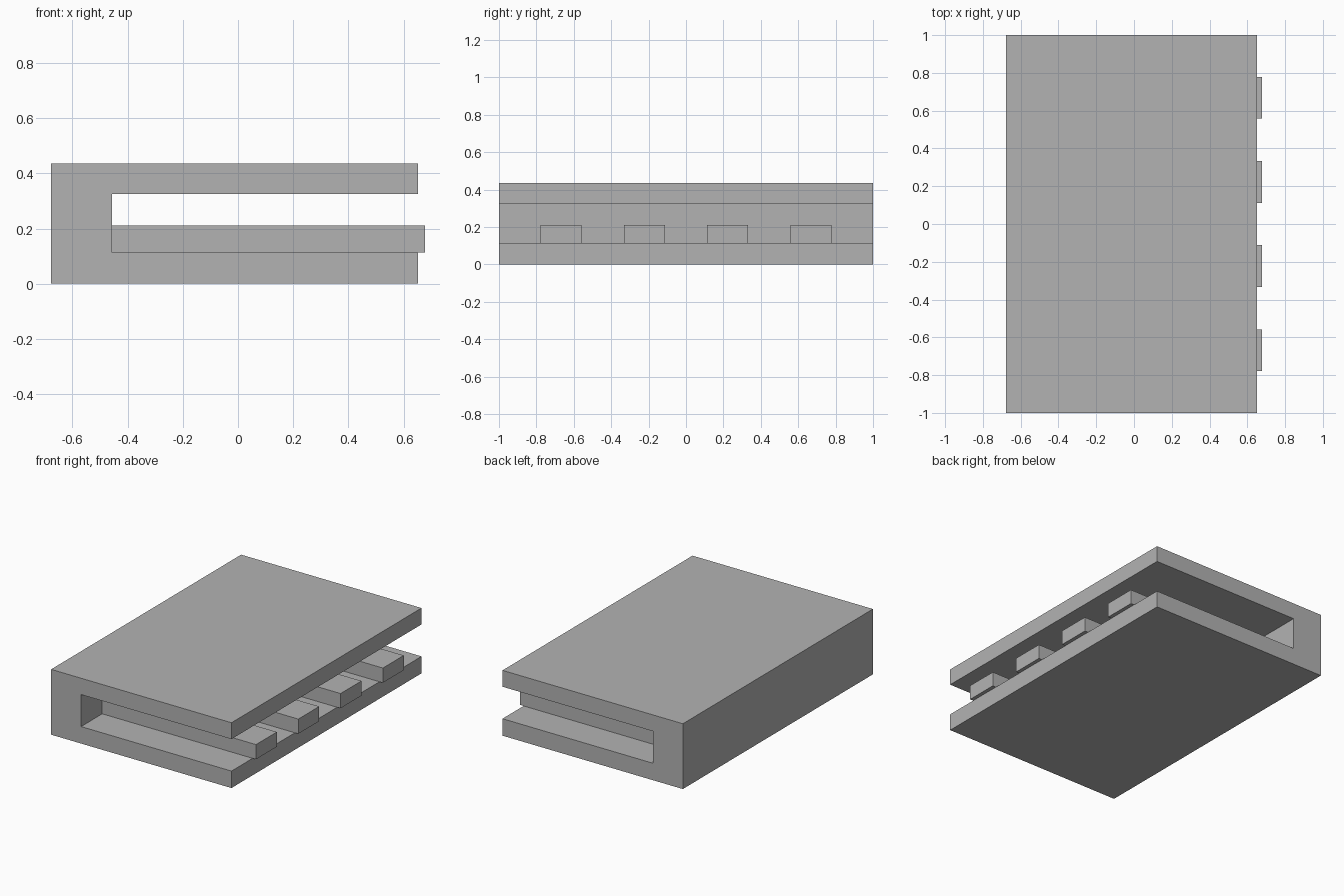
import bpy
import bmesh

cube = bpy.data.objects.get("Cube")
if cube:
    bpy.data.objects.remove(cube, do_unlink=True)

# Single plain grey
grey = bpy.data.materials.new("plain_grey")
grey.use_nodes = True
grey.diffuse_color = (0.45, 0.45, 0.45, 1)
grey.node_tree.nodes["Principled BSDF"].inputs["Base Color"].default_value = grey.diffuse_color


def extrude_profile(name, points, y0, y1):
    """Extrude a closed x-z outline along y."""
    bm = bmesh.new()
    face = bm.faces.new([bm.verts.new((x, y0, z)) for x, z in points])
    result = bmesh.ops.extrude_face_region(bm, geom=[face])
    moved = [v for v in result["geom"] if isinstance(v, bmesh.types.BMVert)]
    bmesh.ops.translate(bm, verts=moved, vec=(0, y1 - y0, 0))
    bmesh.ops.recalc_face_normals(bm, faces=bm.faces)
    mesh = bpy.data.meshes.new(name)
    bm.to_mesh(mesh)
    bm.free()
    mesh.materials.append(grey)
    obj = bpy.data.objects.new(name, mesh)
    bpy.context.collection.objects.link(obj)
    return obj


back, front, inner = -0.677, 0.652, -0.456
floor_top, ceiling, height = 0.113, 0.326, 0.435

# C-shaped body: bottom plate, spine and top plate
extrude_profile("folded_body", [
    (back, 0), (front, 0), (front, floor_top), (inner, floor_top),
    (inner, ceiling), (front, ceiling), (front, height), (back, height),
], -1, 1)

# Four evenly spaced bars on the bottom plate, slightly overhanging
bar_end, bar_top, bar_width, pitch = 0.677, 0.211, 0.22, 0.445
for i in range(4):
    y = (i - 1.5) * pitch
    extrude_profile(f"support_bar_{i + 1}", [
        (inner, floor_top), (bar_end, floor_top),
        (bar_end, bar_top), (inner, bar_top),
    ], y - bar_width / 2, y + bar_width / 2)
